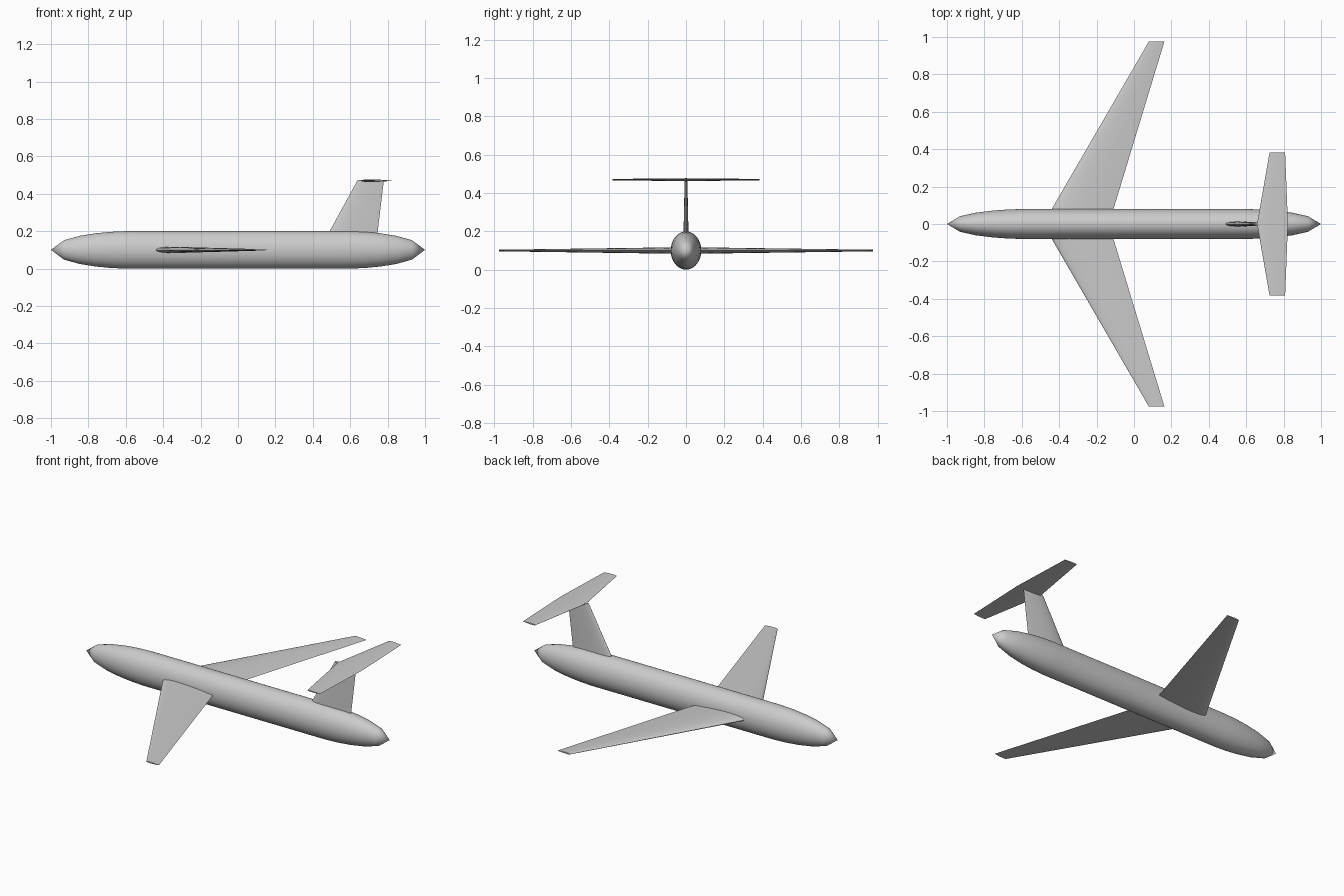
import bpy, bmesh
from math import sin, cos, pi, sqrt
from mathutils import Vector

if "Cube" in bpy.data.objects:
    bpy.data.objects.remove(bpy.data.objects["Cube"])


def loft(name, rings, caps=True, angle=0.6):
    """Skin a list of equal-length closed rings and smooth the result."""
    bm = bmesh.new()
    rows = [[bm.verts.new(p) for p in ring] for ring in rings]
    n = len(rows[0])
    for a, b in zip(rows, rows[1:]):
        for i in range(n):
            j = (i + 1) % n
            bm.faces.new((a[i], a[j], b[j], b[i]))
    if caps:
        bm.faces.new(rows[0])
        bm.faces.new(rows[-1])
    bmesh.ops.remove_doubles(bm, verts=bm.verts, dist=1e-5)
    bmesh.ops.recalc_face_normals(bm, faces=bm.faces)
    mesh = bpy.data.meshes.new(name)
    bm.to_mesh(mesh)
    bm.free()
    ob = bpy.data.objects.new(name, mesh)
    bpy.context.collection.objects.link(ob)
    bpy.ops.object.select_all(action='DESELECT')
    ob.select_set(True)
    bpy.context.view_layer.objects.active = ob
    bpy.ops.object.shade_smooth_by_angle(angle=angle)
    return ob


def airfoil(le, te, thick, normal, steps=14):
    """Symmetric airfoil ring from leading to trailing edge."""
    le, te, normal = Vector(le), Vector(te), Vector(normal)
    chord = (te - le).length

    def point(t, side):
        h = 5 * thick * (0.2969 * sqrt(t) - 0.126 * t - 0.3516 * t**2
                         + 0.2843 * t**3 - 0.1036 * t**4)
        return le.lerp(te, t) + normal * side * max(h, 0) * chord

    ts = [(1 - cos(pi * i / steps)) / 2 for i in range(steps + 1)]
    return [point(t, 1) for t in ts] + [point(t, -1) for t in ts[-2:0:-1]]


# Fuselage: elliptical tube with matching tapered ends
end = [(1.0, 0.0), (0.93, 0.52), (0.845, 0.755), (0.76, 0.89), (0.68, 0.965), (0.6, 1.0)]
stations = [(-x, r) for x, r in end] + end[::-1]
SIDES = 40
loft("fuselage", [[(x, 0.08 * r * cos(2 * pi * i / SIDES),
                    0.1 + 0.1 * r * sin(2 * pi * i / SIDES)) for i in range(SIDES)]
                  for x, r in stations], caps=False)

# Swept main wings, each rooted inside the fuselage
UP = (0, 0, 1)
for side, label in ((1, "left"), (-1, "right")):
    loft(label + "_wing", [
        airfoil((-0.486, 0, 0.1), (-0.134, 0, 0.1), 0.1, UP),
        airfoil((0.08, side * 0.977, 0.1), (0.163, side * 0.977, 0.1), 0.1, UP)])

# Vertical fin
loft("tail_fin", [
    airfoil((0.435, 0, 0.1), (0.735, 0, 0.1), 0.1, (0, 1, 0)),
    airfoil((0.64, 0, 0.474), (0.78, 0, 0.474), 0.1, (0, 1, 0))])

# Tailplane on top of the fin
loft("tailplane", [
    airfoil((0.725, -0.383, 0.47), (0.808, -0.383, 0.47), 0.09, UP),
    airfoil((0.658, 0, 0.47), (0.823, 0, 0.47), 0.09, UP),
    airfoil((0.725, 0.383, 0.47), (0.808, 0.383, 0.47), 0.09, UP)])
